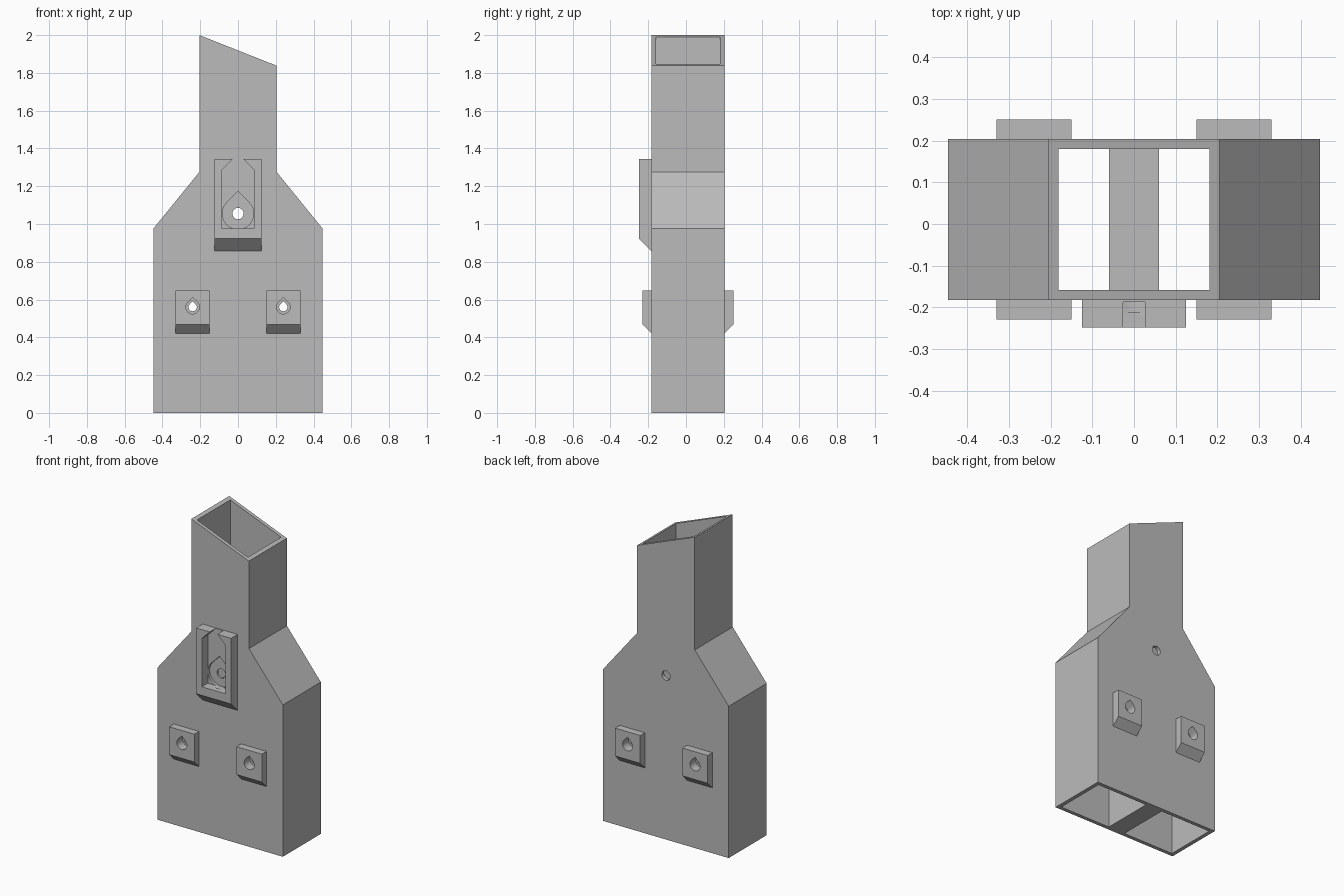
import bpy, bmesh, math

if "Cube" in bpy.data.objects:
    bpy.data.objects.remove(bpy.data.objects["Cube"], do_unlink=True)

grey = bpy.data.materials.new("plain grey")
grey.use_nodes = True
GREY = (0.5, 0.5, 0.5, 1)
grey.diffuse_color = GREY
grey.node_tree.nodes["Principled BSDF"].inputs["Base Color"].default_value = GREY

FRONT, BACK, WALL = -0.182, 0.204, 0.024
SINK = 0.008     # how far raised parts are set into the wall


def prism(name, profile, start, end, axis="y"):
    """Extrude a 2D profile along y (profile is x, z) or x (profile is y, z)."""
    bm = bmesh.new()
    place = (lambda a, b, d: (a, d, b)) if axis == "y" else (lambda a, b, d: (d, a, b))
    base = bm.faces.new([bm.verts.new(place(a, b, start)) for a, b in profile])
    ext = bmesh.ops.extrude_face_region(bm, geom=[base])
    verts = [g for g in ext["geom"] if isinstance(g, bmesh.types.BMVert)]
    move = place(0, 0, end - start)
    bmesh.ops.translate(bm, verts=verts, vec=move)
    bmesh.ops.recalc_face_normals(bm, faces=bm.faces)
    mesh = bpy.data.meshes.new(name)
    bm.to_mesh(mesh)
    bm.free()
    mesh.materials.append(grey)
    obj = bpy.data.objects.new(name, mesh)
    bpy.context.collection.objects.link(obj)
    return obj


def mirrored(half):
    """Close a right-hand profile with its mirror image."""
    return half + [(-x, z) for x, z in reversed(half) if abs(x) > 1e-6]


def drop(cx, cz, r, tip=True):
    """Circle, optionally with a 45 degree pointed roof."""
    n = 32
    pts = []
    for i in range(n):
        a = math.pi / 2 + 2 * math.pi * i / n
        off = abs(i if i <= n / 2 else i - n)
        if tip and off == 0:
            pts.append((cx, cz + r * math.sqrt(2)))
        elif not tip or off >= n / 8:
            pts.append((cx + r * math.cos(a), cz + r * math.sin(a)))
    return pts


def cut(obj, cutters):
    for c in cutters:
        mod = obj.modifiers.new("cut", "BOOLEAN")
        mod.operation = "DIFFERENCE"
        mod.solver = "EXACT"
        mod.object = c
    bpy.context.view_layer.update()
    graph = bpy.context.evaluated_depsgraph_get()
    result = bpy.data.meshes.new_from_object(obj.evaluated_get(graph))
    obj.modifiers.clear()
    obj.data = result


# Shell: wide base, sloped shoulders, slant-topped neck
shell = prism("duct_shell", [
    (-0.447, 0), (0.447, 0), (0.447, 0.977), (0.205, 1.275),
    (0.205, 1.838), (-0.205, 2), (-0.205, 1.275), (-0.447, 0.977)], FRONT, BACK)

# Hollow: one neck channel splitting into two around a flat-topped divider
hollow = prism("hollow_cutter", mirrored([
    (0.06, 0.975), (0.06, -0.1), (0.422, -0.1), (0.422, 0.968),
    (0.181, 1.266), (0.181, 2.1)]), FRONT + WALL, BACK - WALL)

# Screw holes through both walls
HOLE_X, HOLE_Z, LATCH_Z = 0.24, 0.56, 1.055
holes = [prism("hole_cutter", drop(s * HOLE_X, HOLE_Z, 0.022), -0.4, 0.4) for s in (-1, 1)]
latch_hole = prism("latch_hole_cutter", drop(0, LATCH_Z, 0.03, False), -0.4, 0.4)
holes.append(latch_hole)

# Mounting pads, bevelled underneath, with counterbored holes
pads, bores = [], []
for side, wall, out in (("front", FRONT, -1), ("back", BACK, 1)):
    face = wall + out * 0.047
    inner = wall - out * SINK
    for hand, s in (("right", -1), ("left", 1)):
        pad = prism(f"{side}_{hand}_mounting_pad", [
            (inner, 0.647), (face, 0.647), (face, 0.468), (wall, 0.421), (inner, 0.421)],
            s * HOLE_X - 0.09, s * HOLE_X + 0.09, "x")
        bore = prism("bore_cutter", drop(s * HOLE_X, HOLE_Z, 0.036),
                     wall - out * 0.012, wall + out * 0.1)
        cut(pad, [bore])
        pads.append(pad)
        bores.append(bore)

# Latch plate with an open-topped slot and a recess for the screw head
LATCH_FACE = FRONT - 0.066
latch = prism("front_latch_plate", [
    (FRONT + SINK, 1.345), (LATCH_FACE, 1.345), (LATCH_FACE, 0.922),
    (FRONT, 0.856), (FRONT + SINK, 0.856)], -0.125, 0.125, "x")
slot = prism("slot_cutter", mirrored([
    (0.084, 0.977), (0.084, 1.288), (0.027, 1.345), (0.027, 1.4)]), -0.4, FRONT - 0.005)
recess = prism("recess_cutter", drop(0, LATCH_Z, 0.083), FRONT - 0.03, FRONT + 0.012)
cut(latch, [slot, recess])

cut(shell, [hollow] + holes + bores + [recess])

# Remove the cutters
for c in [hollow, slot, recess] + holes + bores:
    bpy.data.objects.remove(c, do_unlink=True)

# Crisp flat walls, smooth round holes
for obj in [shell, latch] + pads:
    bpy.ops.object.select_all(action="DESELECT")
    obj.select_set(True)
    bpy.context.view_layer.objects.active = obj
    bpy.ops.object.shade_smooth_by_angle(angle=math.radians(25))
